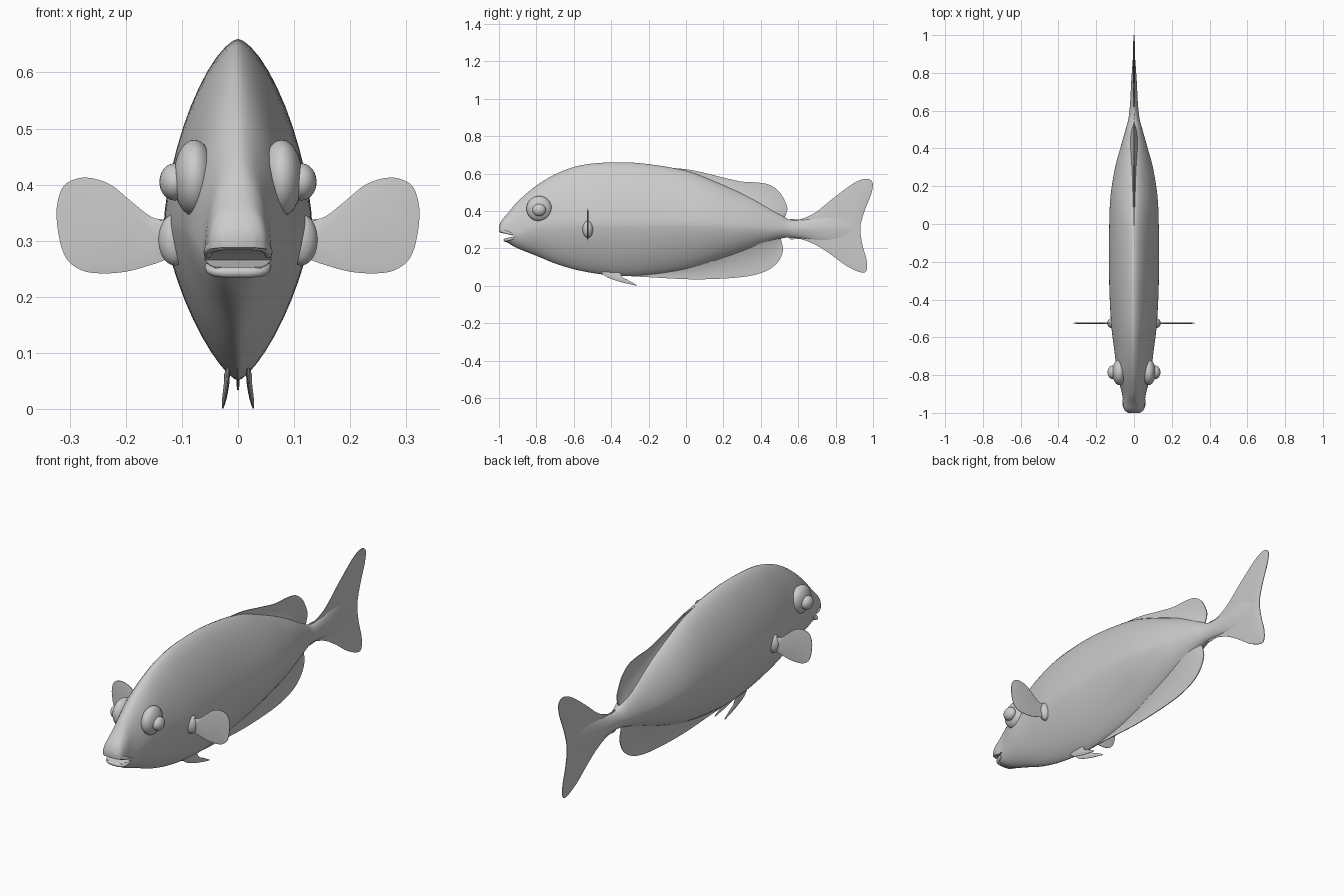
import bpy, bmesh, math
from mathutils import Vector

if "Cube" in bpy.data.objects:
    bpy.data.objects.remove(bpy.data.objects["Cube"])

grey = bpy.data.materials.new("fish_grey")
grey.diffuse_color = (0.6, 0.6, 0.6, 1)
grey.use_nodes = True
grey.node_tree.nodes["Principled BSDF"].inputs["Base Color"].default_value = grey.diffuse_color


def finish(name, bm, angle=50):
    bmesh.ops.recalc_face_normals(bm, faces=bm.faces)
    me = bpy.data.meshes.new(name)
    bm.to_mesh(me)
    bm.free()
    me.materials.append(grey)
    me.shade_smooth()
    me.set_sharp_from_angle(angle=math.radians(angle))
    ob = bpy.data.objects.new(name, me)
    bpy.context.collection.objects.link(ob)
    return ob


def spline(pts, n, closed=False):
    """Catmull-Rom interpolation of tuples of any length."""
    out, m = [], len(pts)
    get = (lambda i: pts[i % m]) if closed else (lambda i: pts[min(max(i, 0), m - 1)])
    for i in range(m if closed else m - 1):
        for k in range(n):
            t = k / n
            out.append([0.5 * (2 * b + (c - a) * t + (2 * a - 5 * b + 4 * c - d) * t * t
                               + (3 * b - a - 3 * c + d) * t ** 3)
                        for a, b, c, d in zip(get(i - 1), get(i), get(i + 1), get(i + 2))])
    if not closed:
        out.append(list(pts[-1]))
    return out


def loft(name, rings):
    bm = bmesh.new()
    rows = [[bm.verts.new(p) for p in r] for r in rings]
    n = len(rows[0])
    for a, b in zip(rows, rows[1:]):
        for i in range(n):
            j = (i + 1) % n
            bm.faces.new((a[i], a[j], b[j], b[i]))
    bm.faces.new(rows[0])
    bm.faces.new(rows[-1])
    return finish(name, bm)


def plate(name, outline, half, place, steps=4, edge=0.0015):
    """Thin fin with a lens-like thickness; place maps (u, v, thickness) to 3D."""
    pts = [Vector(p) for p in spline(outline, steps, True)]
    c = sum(pts, Vector((0, 0))) / len(pts)
    rings = [[place(*(c + (p - c) * s), t) for p in pts]
             for s, t in ((0.75, -half), (1, -edge), (1, edge), (0.75, half))]
    return loft(name, rings)


def ellipsoid(name, centre, radii):
    bm = bmesh.new()
    bmesh.ops.create_uvsphere(bm, u_segments=28, v_segments=18, radius=1)
    for v in bm.verts:
        v.co = Vector([c + r * x for c, r, x in zip(centre, radii, v.co)])
    return finish(name, bm)


# Body: y, top, bottom, half width, height of widest point, upper and lower roundness
stations = [
    (-1.0, .318, .278, .03, .30, 2.2, 2.2), (-.985, .35, .25, .05, .29, 2.5, 2.2),
    (-.95, .39, .228, .057, .285, 2.2, 2.0), (-.90, .45, .20, .063, .285, 1.9, 1.8),
    (-.80, .535, .16, .088, .32, 1.7, 1.6), (-.68, .605, .112, .103, .33, 1.6, 1.5),
    (-.54, .648, .075, .12, .33, 1.55, 1.4), (-.36, .66, .052, .13, .33, 1.55, 1.4),
    (-.20, .65, .058, .132, .33, 1.55, 1.4), (0, .615, .085, .131, .33, 1.55, 1.4),
    (.15, .56, .125, .124, .325, 1.6, 1.5), (.30, .495, .175, .10, .315, 1.6, 1.6),
    (.40, .445, .215, .073, .31, 1.7, 1.7), (.50, .385, .25, .045, .305, 1.8, 1.8),
    (.56, .352, .258, .029, .305, 1.8, 1.8), (.65, .355, .25, .02, .305, 1.6, 1.6),
    (.75, .37, .235, .015, .305, 1.5, 1.5), (.85, .365, .25, .008, .305, 1.5, 1.5),
    (.92, .33, .28, .002, .305, 1.5, 1.5)]


def section(y, top, bot, w, mid, pt, pb):
    ring = []
    for i in range(48):
        a = 2 * math.pi * i / 48
        c, s = math.cos(a), math.sin(a)
        p, h = (pt, top - mid) if s >= 0 else (pb, mid - bot)
        ring.append((math.copysign(abs(c) ** (2 / p), c) * w, y,
                     mid + math.copysign(abs(s) ** (2 / p), s) * h))
    return ring


body = loft("body", [section(*s) for s in spline(stations, 5)])

# Mouth opening, cut through the snout
mouth = [(-1.1, .29), (-1.0, .288), (-.93, .276), (-.91, .266), (-.94, .259),
         (-.966, .253), (-.972, .20), (-1.1, .20)]
cutter = loft("mouth_cutter", [[(x, y, z) for y, z in mouth] for x in (-.2, .2)])
cutter.hide_render = True
mod = body.modifiers.new("mouth", "BOOLEAN")
mod.operation, mod.solver, mod.object = "DIFFERENCE", "EXACT", cutter
carved = bpy.data.meshes.new_from_object(
    body.evaluated_get(bpy.context.evaluated_depsgraph_get()))
body.modifiers.clear()
body.data = carved
carved.set_sharp_from_angle(angle=math.radians(50))
bpy.data.objects.remove(cutter)


# Lips: round beads along the mouth edges
def lip(name, half_path, r):
    path = [(-x, y, z) for x, y, z in half_path] + [p for p in half_path[-2::-1]]
    pts = [Vector(p) for p in spline(path, 5)]
    rings = []
    for i, p in enumerate(pts):
        t = (pts[min(i + 1, len(pts) - 1)] - pts[max(i - 1, 0)]).normalized()
        side = t.cross(Vector((0, 0, 1))).normalized()
        up = side.cross(t)
        rr = r * (0.45 + 0.55 * math.sin(math.pi * i / (len(pts) - 1)) ** 0.5)
        rings.append([p + rr * (side * math.cos(k * math.pi / 5) + up * math.sin(k * math.pi / 5))
                      for k in range(10)])
    loft(name, rings)


lip("upper_lip", [(.054, -.925, .274), (.050, -.965, .287), (.030, -.986, .293), (0, -.989, .294)], .011)
lip("lower_lip", [(.054, -.92, .256), (.047, -.952, .247), (.027, -.963, .244), (0, -.965, .244)], .010)


# Dorsal and anal fins: blades that flare into the body at the base
def blade(name, rows):
    levels = [k / 7 for k in range(8)]
    rings = []
    for yo, zo, yb, zb, w in spline(rows, 5):
        def pt(t, sign):
            return (sign * (w * (1 - t) ** 2.2 + .002), yb + (yo - yb) * t, zb + (zo - zb) * t)
        rings.append([pt(t, 1) for t in levels] + [pt(t, -1) for t in reversed(levels)])
    loft(name, rings)


blade("dorsal_fin", [  # outer y, outer z, base y, base z, base half width
    (-.15, .635, -.15, .56, .02), (.02, .62, .02, .53, .04), (.18, .583, .18, .47, .055),
    (.29, .558, .29, .42, .05), (.38, .552, .37, .39, .042), (.45, .538, .42, .37, .035),
    (.50, .50, .46, .355, .03), (.53, .45, .49, .345, .022), (.542, .41, .50, .335, .018),
    (.53, .37, .505, .325, .015)])
blade("anal_fin", [
    (-.38, .056, -.38, .10, .02), (-.19, .045, -.19, .12, .03), (.05, .034, .05, .16, .045),
    (.29, .045, .29, .23, .045), (.42, .075, .40, .25, .035), (.49, .125, .45, .265, .028),
    (.518, .185, .48, .275, .02), (.512, .23, .50, .285, .015)])

# Tail fin
plate("tail_fin", [
    (.55, .35), (.61, .355), (.69, .39), (.79, .47), (.90, .55), (.965, .572), (.998, .55),
    (.99, .49), (.955, .40), (.932, .31), (.943, .22), (.965, .14), (.966, .085), (.94, .07),
    (.86, .105), (.77, .17), (.69, .22), (.61, .25), (.55, .255)],
    .005, lambda y, z, t: (t, y, z))

pectoral = [(.10, .335), (.13, .338), (.155, .343), (.19, .37), (.227, .40), (.263, .412),
            (.29, .41), (.312, .396), (.323, .36), (.32, .312), (.307, .27), (.28, .248),
            (.245, .242), (.20, .245), (.155, .257), (.125, .267), (.10, .27)]
pelvic = [(-.45, .08), (-.36, .07), (-.34, .045), (-.31, .03), (-.262, .002),
          (-.30, .008), (-.37, .026), (-.43, .05)]

for side, s in (("left", 1), ("right", -1)):
    # Eyes with raised sockets
    ellipsoid(side + "_eye_socket", (s * .078, -.785, .412), (.037, .068, .068))
    ellipsoid(side + "_eye", (s * .113, -.785, .405), (.027, .036, .033))
    # Side fins with a swollen root, and small belly fins
    plate(side + "_pectoral_fin", pectoral, .004, lambda x, z, t: (s * x, -.525 + t, z))
    ellipsoid(side + "_pectoral_root", (s * .112, -.525, .302), (.03, .028, .046))
    plate(side + "_pelvic_fin", pelvic, .003,
          lambda y, z, t: (s * (.016 + .06 * (y + .45)) + t, y, z), edge=.001)
